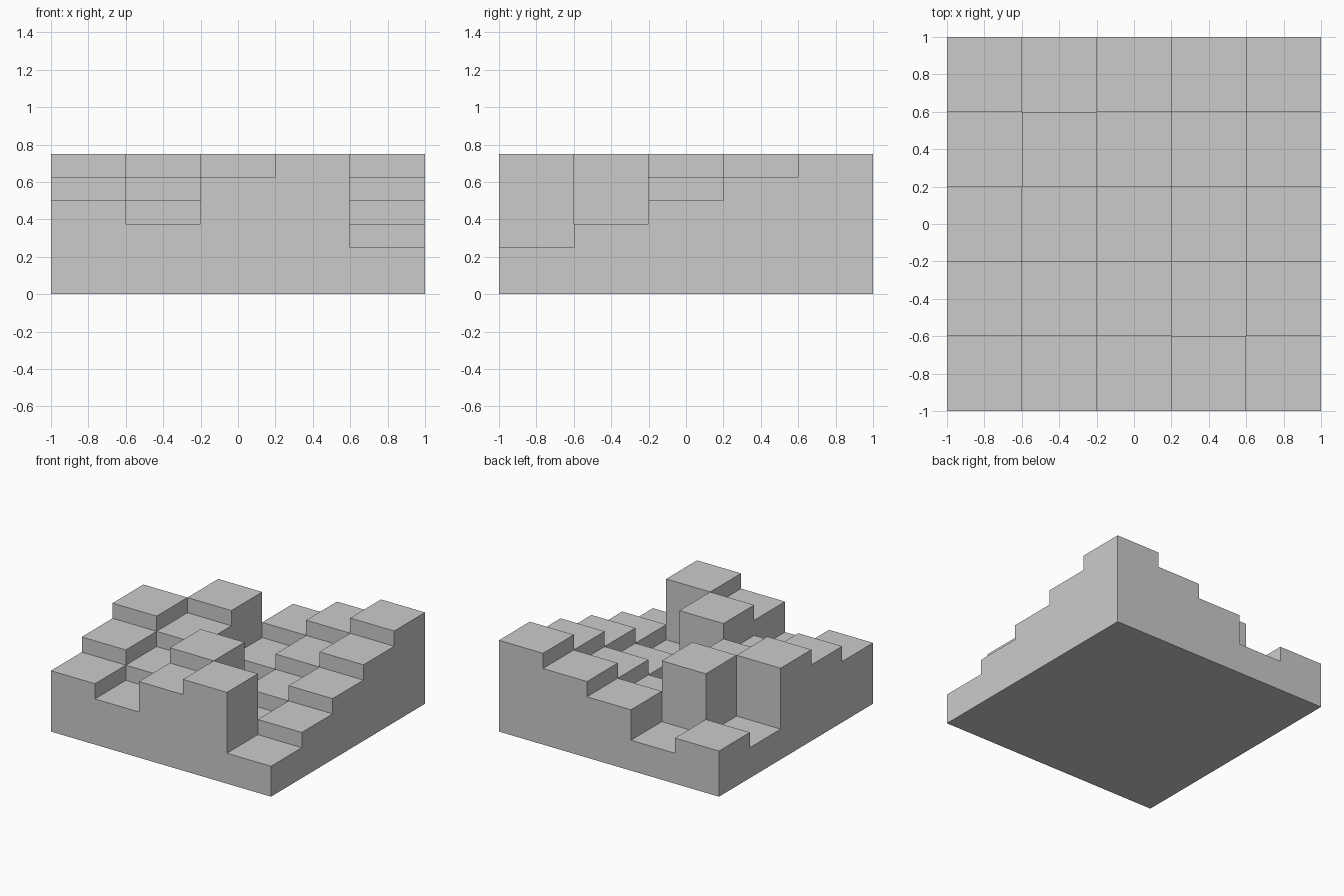
import bpy, bmesh, math
from mathutils import Vector

if "Cube" in bpy.data.objects:
    bpy.data.objects.remove(bpy.data.objects["Cube"])

N, CELL, STEP = 5, 0.4, 0.125
SHIFT = [2, 1, 3, 4, 0]        # each column of cells is the same staircase, cyclically shifted


def level(i, j):
    """Height of a cell in steps; zero outside the block."""
    if 0 <= i < N and 0 <= j < N:
        return 2 + (j + SHIFT[i]) % N
    return 0


bm = bmesh.new()


def quad(centre, u, v):
    """Face spanned by half-vectors u and v, facing along u x v."""
    bm.faces.new([bm.verts.new(centre + a * u + b * v)
                  for a, b in ((-1, -1), (1, -1), (1, 1), (-1, 1))])


X, Y, Z = Vector((CELL / 2, 0, 0)), Vector((0, CELL / 2, 0)), Vector((0, 0, STEP / 2))

for i in range(N):
    for j in range(N):
        c = Vector(((i - 2) * CELL, (j - 2) * CELL, 0))
        h = level(i, j)
        # top and underside of the cell
        quad(c + 2 * h * Z, X, Y)
        quad(c, Y, X)
        # exposed walls, one step at a time, where the neighbour is lower
        for di, dj in ((1, 0), (-1, 0), (0, 1), (0, -1)):
            out = di * X + dj * Y
            side = di * Y - dj * X
            for k in range(level(i + di, j + dj), h):
                quad(c + out + (2 * k + 1) * Z, side, Z)

# weld the pieces and merge coplanar faces
bmesh.ops.remove_doubles(bm, verts=bm.verts, dist=1e-4)
bmesh.ops.dissolve_limit(bm, angle_limit=math.radians(1), verts=bm.verts, edges=bm.edges)

mesh = bpy.data.meshes.new("stepped_block")
bm.to_mesh(mesh)
bm.free()
bpy.context.collection.objects.link(bpy.data.objects.new("stepped_block", mesh))
